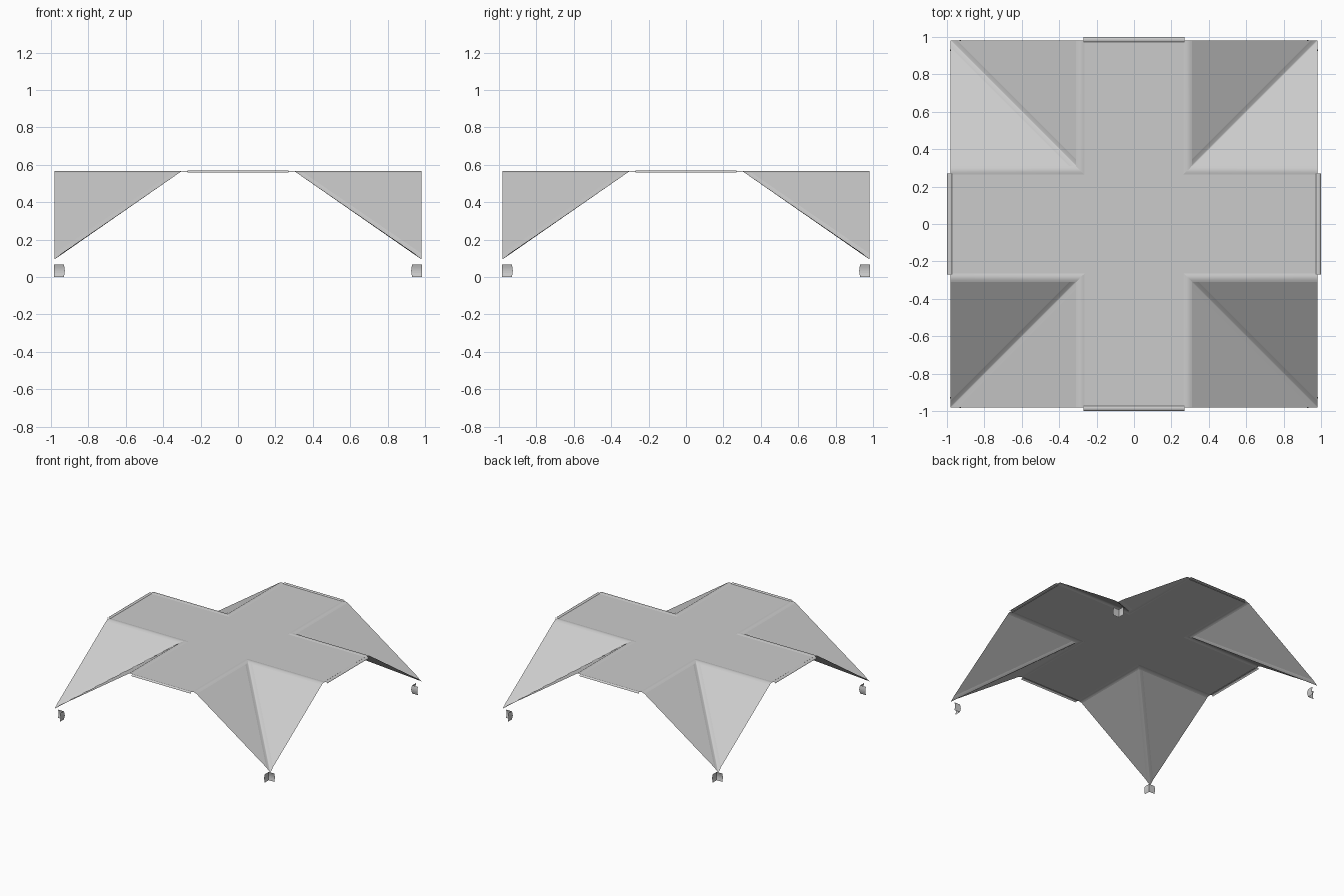
import bpy, bmesh, math

cube = bpy.data.objects.get("Cube")
if cube:
    bpy.data.objects.remove(cube, do_unlink=True)

# One sheet-metal grey for everything
grey = bpy.data.materials.new("sheet_grey")
grey.use_nodes = True
colour = (0.6, 0.6, 0.6, 1)
grey.diffuse_color = colour
grey.node_tree.nodes["Principled BSDF"].inputs["Base Color"].default_value = colour

INNER, BEND, EDGE = 0.265, 0.31, 0.98
TOP, SLOPE, HALF = 0.56, 0.685, 0.036
FLAT = 0.565


def slope_z(d):
    return TOP - SLOPE * (d - BEND)


def mesh_object(name, faces, smooth=False):
    """Build an object from faces given as lists of points."""
    bm = bmesh.new()
    for face in faces:
        bm.faces.new([bm.verts.new(p) for p in face])
    bmesh.ops.remove_doubles(bm, verts=bm.verts, dist=1e-5)
    bmesh.ops.recalc_face_normals(bm, faces=bm.faces)
    bm.normal_update()
    if sum(f.normal.z * f.calc_area() for f in bm.faces) < 0:
        bmesh.ops.reverse_faces(bm, faces=bm.faces)
    mesh = bpy.data.meshes.new(name)
    bm.to_mesh(mesh)
    bm.free()
    obj = bpy.data.objects.new(name, mesh)
    bpy.context.collection.objects.link(obj)
    mesh.materials.append(grey)
    if smooth:
        mesh.shade_smooth()
    return obj


def loft(rows):
    """Quads between successive rows of points."""
    return [[a[i], a[i + 1], b[i + 1], b[i]]
            for a, b in zip(rows, rows[1:]) for i in range(len(a) - 1)]


def turn(p, k):
    """Rotate a point by k quarter turns about z."""
    x, y, z = p
    for _ in range(k):
        x, y = -y, x
    return (x, y, z)


def swap(p):
    return (p[1], p[0], p[2])


def quarter(name, faces, k, smooth=False):
    return mesh_object(name, [[turn(p, k) for p in f] for f in faces], smooth)


# Flat cross-shaped roof deck
arm = [(INNER, INNER, FLAT), (INNER, EDGE, FLAT),
       (-INNER, EDGE, FLAT), (-INNER, INNER, FLAT)]
deck = [[turn(p, k) for p in arm] for k in range(4)]
deck.append([turn(arm[0], k) for k in range(4)])
mesh_object("roof_deck", deck)

# Sloping panel on one side of the valley
panel = [[(BEND + HALF, BEND, TOP), (EDGE, BEND, TOP),
          (EDGE, EDGE - HALF, slope_z(EDGE - HALF))]]

# Rounded bend between deck and panel, mitred at the inner corner
N = 6
bend_rows = []
for i in range(N + 1):
    t = i / N
    d = INNER + (BEND - INNER) * t
    z = FLAT + (TOP - FLAT) * t + 0.005 * math.sin(math.pi * t)
    bend_rows.append([(d, d, z), (EDGE, d, z)])
bend = loft(bend_rows)

# Rounded valley gutter running down the diagonal
upper, lower = [], []
for i in range(2 * N + 1):
    t = i / N - 1
    d = HALF * t
    upper.append((BEND + max(d, 0), BEND + max(-d, 0), TOP))
    x, y = EDGE - max(-d, 0), EDGE - max(d, 0)
    lower.append((x, y, slope_z(min(x, y)) - 0.006 * (1 - t * t)))
valley = loft([upper, lower])

# Rounded lip along the end of each deck arm
lip_rows = []
for i in range(N + 1):
    a = math.pi * i / N
    y, z = 0.985 - 0.015 * math.cos(a), 0.56 + 0.01 * math.sin(a)
    lip_rows.append([(-0.27, y, z), (0.27, y, z)])
lip = loft(lip_rows)

# Small angle bracket foot, open outwards, with slightly bulging plates
foot_rows = []
for i in range(N + 1):
    t = i / N
    c = 0.932 - 0.006 * math.sin(math.pi * t)
    z = 0.068 * t
    foot_rows.append([(EDGE + 0.003, c, z), (c, c, z), (c, EDGE + 0.003, z)])
foot = loft(foot_rows)

corners = ["back_left", "back_right", "front_right", "front_left"]
sides = ["back", "right", "front", "left"]
for k in range(4):
    for side, tag in ((lambda p: p, "a"), (swap, "b")):
        quarter(f"{corners[k]}_panel_{tag}",
                [[side(p) for p in f] for f in panel], k)
        quarter(f"{corners[k]}_bend_{tag}",
                [[side(p) for p in f] for f in bend], k, True)
    quarter(f"{corners[k]}_valley", valley, k, True)
    quarter(f"{corners[k]}_foot", foot, k)
    quarter(f"{sides[k]}_lip", lip, k, True)
